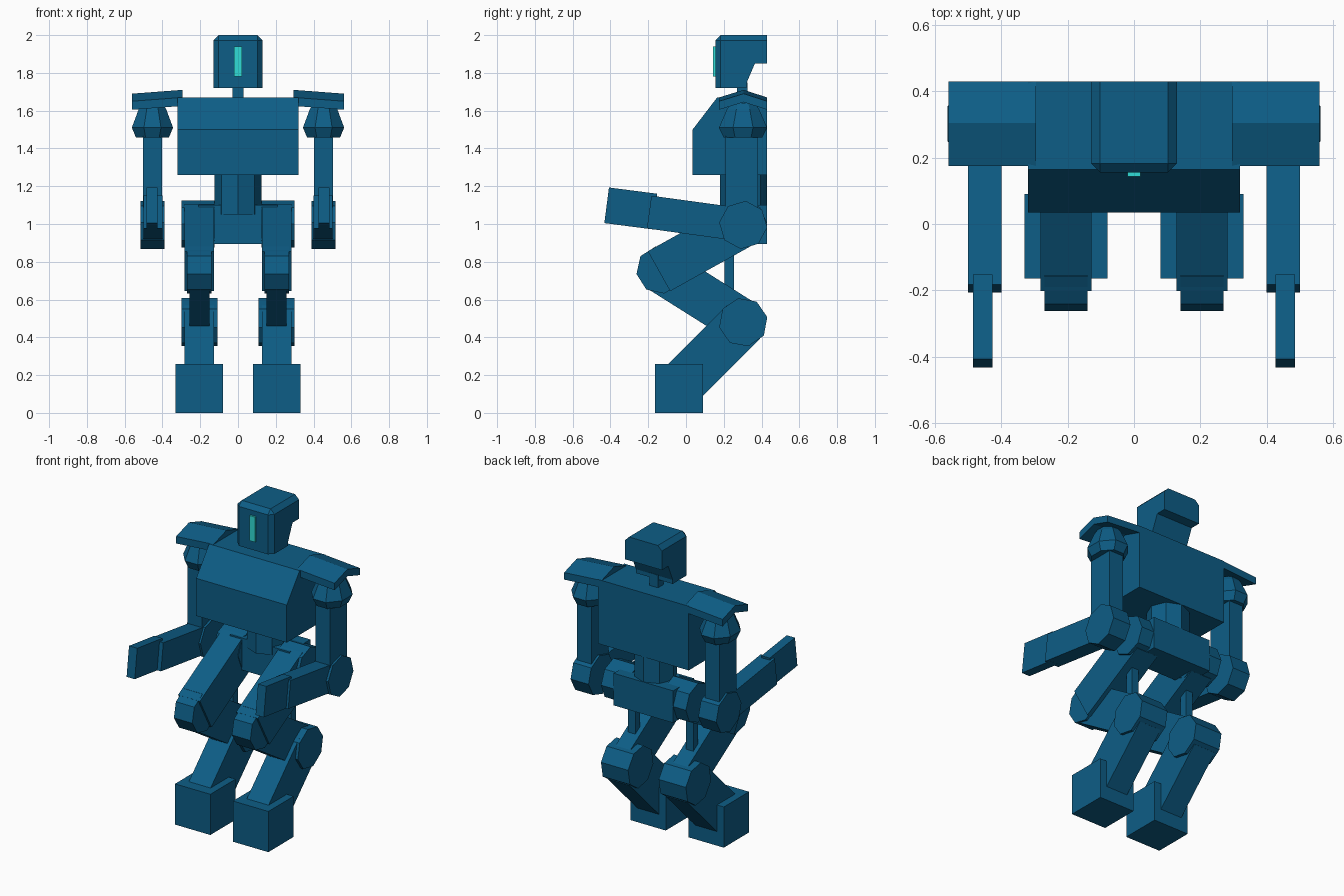
import bpy, bmesh, math
from mathutils import Vector

if "Cube" in bpy.data.objects:
    bpy.data.objects.remove(bpy.data.objects["Cube"])


def material(name, color):
    m = bpy.data.materials.new(name)
    m.diffuse_color = color
    m.use_nodes = True
    m.node_tree.nodes["Principled BSDF"].inputs["Base Color"].default_value = m.diffuse_color
    return m


BLUE = material("blue_paint", (0.004, 0.11, 0.24, 1))
GLOW = material("visor_glow", (0.03, 0.72, 0.68, 1))


def finish(name, bm, mat=BLUE):
    bmesh.ops.recalc_face_normals(bm, faces=bm.faces)
    me = bpy.data.meshes.new(name)
    bm.to_mesh(me)
    bm.free()
    me.materials.append(mat)
    ob = bpy.data.objects.new(name, me)
    bpy.context.collection.objects.link(ob)
    return ob


def loft(rings):
    """Skin a stack of equal-length point rings and cap both ends."""
    bm = bmesh.new()
    rows = [[bm.verts.new(p) for p in r] for r in rings]
    n = len(rows[0])
    for a, b in zip(rows, rows[1:]):
        for i in range(n):
            j = (i + 1) % n
            bm.faces.new((a[i], a[j], b[j], b[i]))
    bm.faces.new(rows[0])
    bm.faces.new(rows[-1])
    return bm


def prism(name, profile, x0, x1, mat=BLUE):
    """Side profile (y, z) extruded along x."""
    return finish(name, loft([[(x, y, z) for y, z in profile] for x in (x0, x1)]), mat)


def box(name, x0, x1, y0, y1, z0, z1, mat=BLUE):
    return prism(name, [(y0, z0), (y1, z0), (y1, z1), (y0, z1)], x0, x1, mat)


def limb(name, a, b, thick, x0, x1):
    """Rectangular bar running from a to b in the side plane."""
    a, b = Vector(a), Vector(b)
    d = (b - a).normalized()
    n = Vector((-d.y, d.x)) * thick / 2
    return prism(name, [a - n, b - n, b + n, a + n], x0, x1)


def octagon(cx, cy, rx, ry, turn=0):
    return [(cx + rx * math.cos(math.radians(45 * i + turn)),
             cy + ry * math.sin(math.radians(45 * i + turn))) for i in range(8)]


def joint(name, c, r, x0, x1, turn=0):
    return prism(name, octagon(c[0], c[1], r, r, turn), x0, x1)


# Head with chamfered front and top edges
head = [(0.155, 1.72), (0.32, 1.72), (0.32, 1.745), (0.365, 1.85),
        (0.43, 1.85), (0.43, 2.0), (0.155, 2.0)]
bm = loft([[(x, y, z) for y, z in head] for x in (-0.13, 0.13)])
edges = []
for e in bm.edges:
    p, q = e.verts[0].co, e.verts[1].co
    front = max(p.y, q.y) < 0.16
    top = min(p.z, q.z) > 1.99
    along_x = abs(p.x - q.x) > 0.1
    if (front and not along_x) or (top and front) or (top and not along_x):
        edges.append(e)
bmesh.ops.bevel(bm, geom=edges, offset=0.028, segments=1, affect='EDGES', profile=0.5)
finish("head", bm)
box("visor", -0.02, 0.02, 0.143, 0.17, 1.78, 1.94, GLOW)
box("neck", -0.03, 0.03, 0.27, 0.325, 1.64, 1.75)

# Torso, waist and pelvis
prism("torso", [(0.035, 1.26), (0.43, 1.26), (0.43, 1.67), (0.165, 1.67), (0.035, 1.50)], -0.32, 0.32)
finish("waist", loft([[(x, y, z) for x, y in octagon(0, 0.305, 0.125, 0.125)] for z in (1.05, 1.28)]))
box("pelvis", -0.21, 0.21, 0.22, 0.43, 0.895, 1.10)

HIP, KNEE, HOCK = (0.305, 1.0), (-0.137, 0.757), (0.303, 0.48)
ELBOW, WRIST = (0.303, 0.995), (-0.195, 1.063)

for side, s in (("left", 1), ("right", -1)):
    # Shoulder pad: chevron roof, slightly lower at its outer end
    pad = [(0.175, 1.605), (0.305, 1.645), (0.43, 1.605),
           (0.43, 1.65), (0.305, 1.69), (0.175, 1.65)]
    finish(side + "_shoulder_pad",
           loft([[(s * x, y, z + dz) for y, z in pad] for x, dz in ((0.56, 0), (0.295, 0.02))]))
    # Faceted shoulder ball
    finish(side + "_shoulder", loft([
        [(x, y, z) for x, y in octagon(s * 0.453, 0.302, 0.118 * k, 0.138 * k, 22.5)]
        for z, k in ((1.458, 0.80), (1.51, 1.0), (1.61, 0.66), (1.64, 0.5))]))

    # Arm
    box(side + "_upper_arm", s * 0.402, s * 0.503, 0.21, 0.38, 1.0, 1.50)
    joint(side + "_elbow", ELBOW, 0.128, s * 0.388, s * 0.515, -6)
    limb(side + "_forearm", ELBOW, WRIST, 0.175, s * 0.40, s * 0.50)
    limb(side + "_hand", (-0.165, 1.066), (-0.42, 1.099), 0.19, s * 0.427, s * 0.485)

    # Leg
    joint(side + "_hip", HIP, 0.125, s * 0.125, s * 0.30)
    limb(side + "_thigh", HIP, (-0.143, 0.75), 0.242, s * 0.128, s * 0.282)
    joint(side + "_knee", KNEE, 0.127, s * 0.14, s * 0.27, 10)
    limb(side + "_shin", KNEE, HOCK, 0.24, s * 0.15, s * 0.256)
    joint(side + "_rear_joint", HOCK, 0.13, s * 0.108, s * 0.30, 12)
    limb(side + "_lower_leg", HOCK, (-0.037, 0.14), 0.25, s * 0.128, s * 0.282)
    box(side + "_foot", s * 0.08, s * 0.33, -0.165, 0.09, 0, 0.26)
    box(side + "_piston", s * 0.18, s * 0.23, 0.205, 0.255, 0.65, 0.97)
